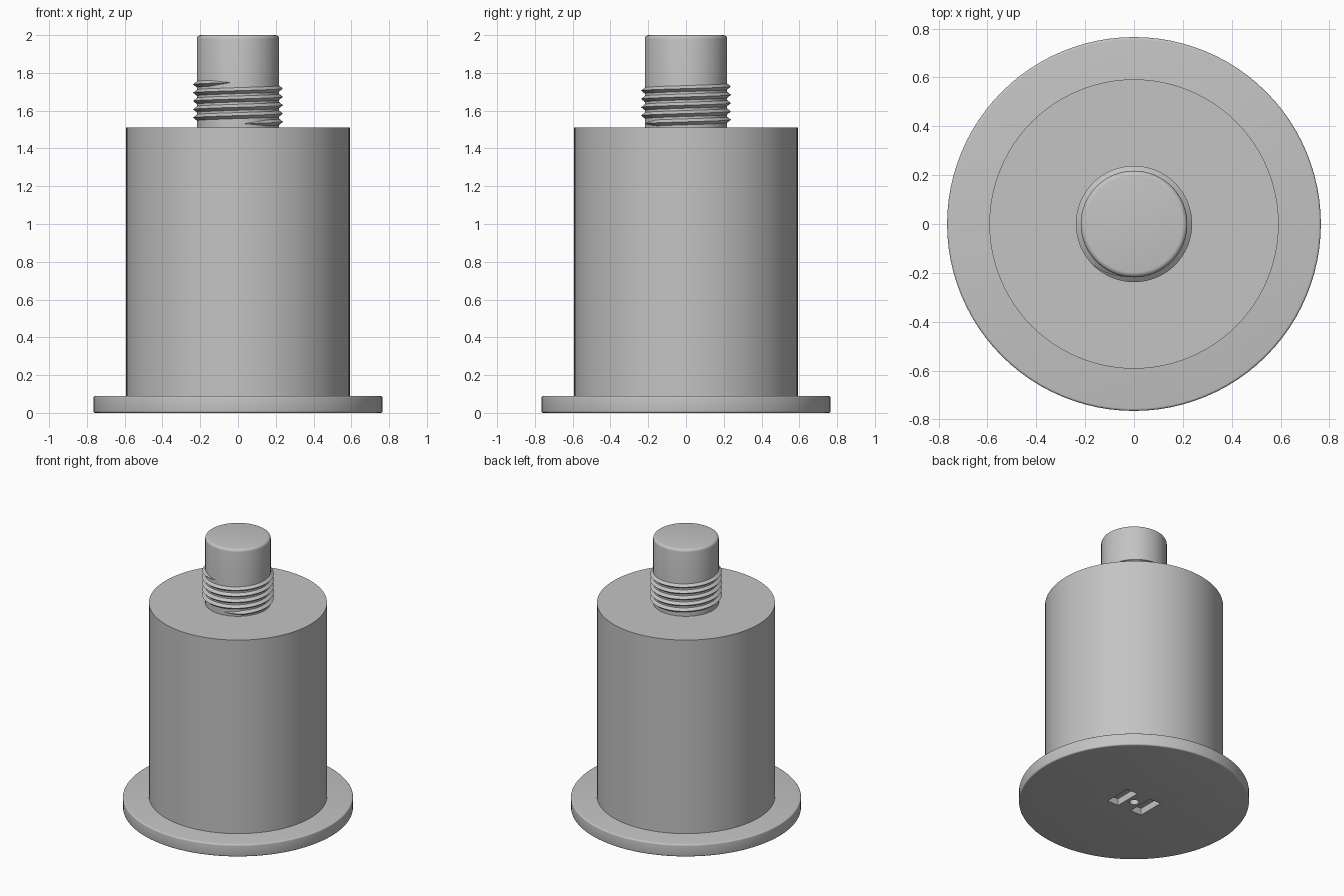
import bpy, bmesh, math

default = bpy.data.objects.get("Cube")
if default:
    bpy.data.objects.remove(default, do_unlink=True)

# One plain grey metal for every part
grey = bpy.data.materials.new("grey metal")
grey.use_nodes = True
COLOR = (0.55, 0.55, 0.55, 1)
grey.diffuse_color = COLOR
grey.node_tree.nodes["Principled BSDF"].inputs["Base Color"].default_value = COLOR


def make_object(name, bm):
    bmesh.ops.recalc_face_normals(bm, faces=bm.faces)
    mesh = bpy.data.meshes.new(name)
    bm.to_mesh(mesh)
    bm.free()
    mesh.materials.append(grey)
    obj = bpy.data.objects.new(name, mesh)
    bpy.context.collection.objects.link(obj)
    return obj


def smooth(obj):
    bpy.ops.object.select_all(action='DESELECT')
    obj.select_set(True)
    bpy.context.view_layer.objects.active = obj
    bpy.ops.object.shade_smooth_by_angle(angle=math.radians(30))


def lathe(name, profile, segments=96):
    """Capped solid of revolution from (radius, height) pairs."""
    bm = bmesh.new()
    rings = []
    for r, z in profile:
        rings.append([bm.verts.new((r * math.cos(a), r * math.sin(a), z))
                      for a in (math.tau * i / segments for i in range(segments))])
    for low, high in zip(rings, rings[1:]):
        for i in range(segments):
            j = (i + 1) % segments
            bm.faces.new((low[i], low[j], high[j], high[i]))
    bm.faces.new(rings[0][::-1])
    bm.faces.new(rings[-1])
    return make_object(name, bm)


def rounded(r, z, size, top=True, steps=4):
    """Quarter-round profile points for an outer edge."""
    points = []
    for i in range(steps + 1):
        a = math.pi / 2 * i / steps
        dz = size * (1 - math.sin(a))
        points.append((r - size * (1 - math.cos(a)), z - dz if top else z + dz))
    return points if top else points[::-1]


def box_cutter(name, x, width, length, depth):
    bm = bmesh.new()
    bmesh.ops.create_cube(bm, size=1)
    bmesh.ops.scale(bm, vec=(width, length, depth * 2), verts=bm.verts)
    bmesh.ops.translate(bm, vec=(x, 0, 0), verts=bm.verts)
    return make_object(name, bm)


# Base flange, with two slots and a centre hole in the underside
flange = lathe("base_flange", rounded(0.765, 0, 0.01, top=False) + rounded(0.765, 0.09, 0.01))
cutters = [box_cutter("slot_cutter", side * 0.1, 0.09, 0.2, 0.05) for side in (-1, 1)]
cutters.append(lathe("hole_cutter", [(0.032, -0.05), (0.032, 0.05)], 32))
for cutter in cutters:
    cutter.hide_render = True
    cut = flange.modifiers.new("cut", 'BOOLEAN')
    cut.operation = 'DIFFERENCE'
    cut.solver = 'EXACT'
    cut.object = cutter
    bpy.context.view_layer.objects.active = flange
    bpy.ops.object.modifier_apply(modifier=cut.name)
    bpy.data.objects.remove(cutter, do_unlink=True)

# Main body and threaded pin
body = lathe("cylinder_body", [(0.592, 0.08), (0.592, 1.51)])
pin = lathe("top_pin", [(0.218, 1.5)] + rounded(0.218, 2.0, 0.02))


def helix_thread(name, root, crest, start, pitch, turns, half_width, steps=72):
    """Right-handed triangular ridge that fades out at both ends."""
    bm = bmesh.new()
    total = int(turns * steps)
    fade = steps / 8
    previous = None
    for i in range(total + 1):
        a = math.tau * i / steps - math.pi / 2
        z = start + pitch * i / steps
        grow = max(0.05, min(1, i / fade, (total - i) / fade))
        section = []
        for r, dz in ((root, -half_width), (root + (crest - root) * grow, 0),
                      (root, half_width)):
            section.append(bm.verts.new((r * math.cos(a), r * math.sin(a), z + dz * grow)))
        if previous:
            for k in range(3):
                n = (k + 1) % 3
                bm.faces.new((previous[k], previous[n], section[n], section[k]))
        else:
            bm.faces.new(section)
        previous = section
    bm.faces.new(previous[::-1])
    return make_object(name, bm)


thread = helix_thread("pin_thread", 0.213, 0.238, 1.53, 0.044, 5.0, 0.02)

for part in (flange, body, pin, thread):
    smooth(part)
